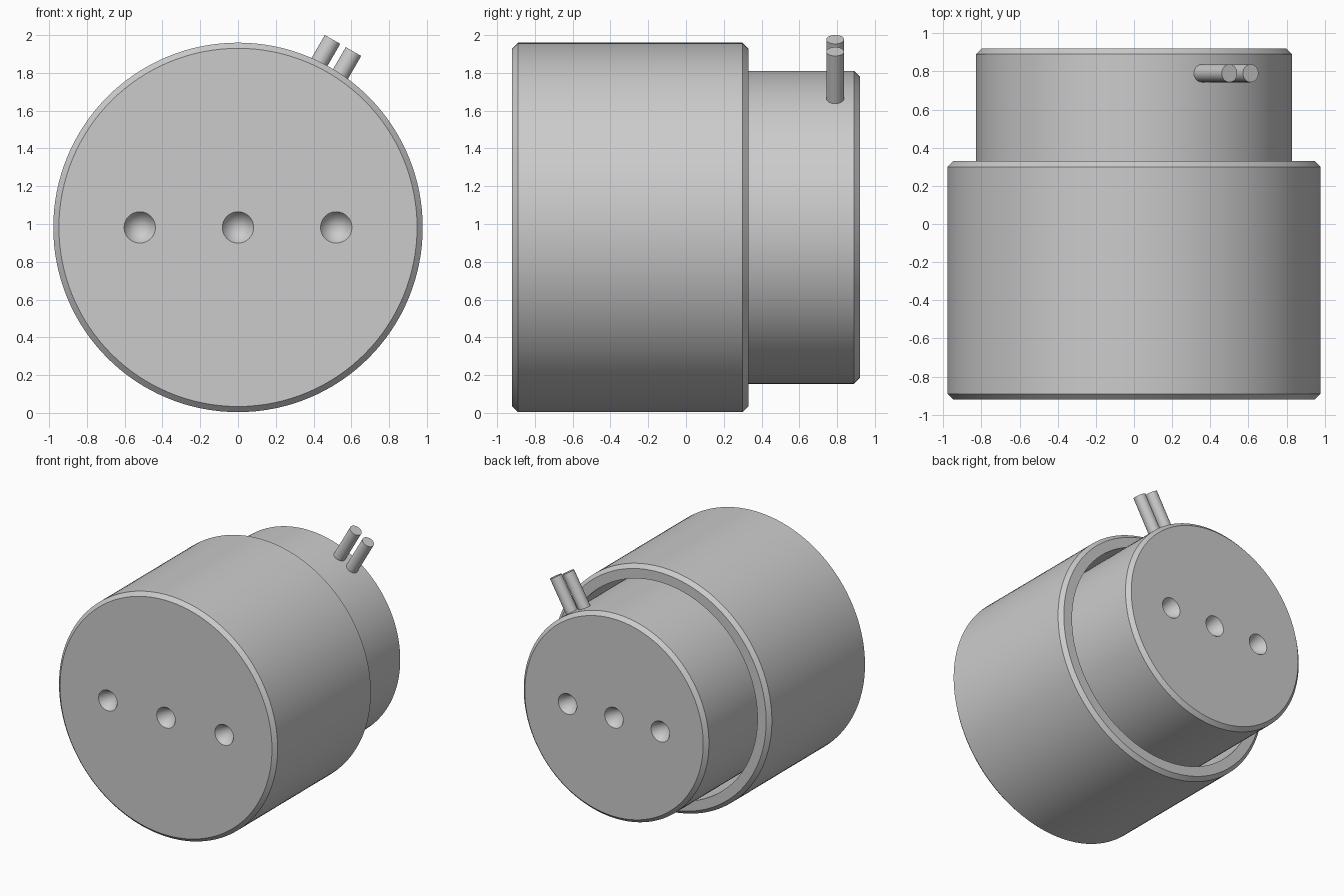
import bpy, bmesh, math
from mathutils import Matrix, Vector

if "Cube" in bpy.data.objects:
    bpy.data.objects.remove(bpy.data.objects["Cube"])

AXIS_Z = 0.982


def lathe(name, profile, loc, segs=128):
    """Revolve a closed (radius, y) profile around the y axis."""
    bm = bmesh.new()
    verts = [bm.verts.new((r, y, 0)) for r, y in profile]
    edges = [bm.edges.new(p) for p in zip(verts, verts[1:])]
    bmesh.ops.spin(bm, geom=verts + edges, cent=(0, 0, 0), axis=(0, 1, 0),
                   angle=math.tau, steps=segs, use_duplicate=False)
    bmesh.ops.remove_doubles(bm, verts=bm.verts, dist=1e-5)
    bmesh.ops.recalc_face_normals(bm, faces=bm.faces)
    mesh = bpy.data.meshes.new(name)
    bm.to_mesh(mesh)
    bm.free()
    ob = bpy.data.objects.new(name, mesh)
    ob.location = loc
    bpy.context.collection.objects.link(ob)
    return ob


def activate(ob):
    bpy.ops.object.select_all(action='DESELECT')
    ob.select_set(True)
    bpy.context.view_layer.objects.active = ob


def dimple(body, x, face_y, out):
    """Cut a conical centre hole in an end face; out is the outward y sign."""
    depth, extra, r = 0.13, 0.03, 0.083
    cr = r * (depth + extra) / depth
    cutter = lathe("dimple_cutter",
                   [(0, -out * depth), (cr, out * extra), (0, out * extra)],
                   (x, face_y, AXIS_Z), 48)
    cutter.hide_render = True
    mod = body.modifiers.new("dimple", 'BOOLEAN')
    mod.operation = 'DIFFERENCE'
    mod.solver = 'EXACT'
    mod.object = cutter
    activate(body)
    bpy.ops.object.modifier_apply(modifier=mod.name)
    bpy.data.objects.remove(cutter, do_unlink=True)


def smooth(ob):
    activate(ob)
    bpy.ops.object.shade_smooth_by_angle(angle=math.radians(30))


# Outer cup, open at the back, with chamfered rims
cup = lathe("outer_cylinder",
            [(0, -.92), (.948, -.92), (.978, -.89), (.978, .30), (.948, .33),
             (.87, .33), (.87, -.70), (0, -.70)], (0, 0, AXIS_Z))

# Inner piston sticking out of the cup
piston = lathe("inner_piston",
               [(0, -.72), (.828, -.72), (.828, .89), (.798, .92), (0, .92)],
               (0, 0, AXIS_Z))

# Three conical holes in each end face
for i in (-1, 0, 1):
    dimple(cup, i * 0.52, -0.92, -1)
    dimple(piston, i * 0.415, 0.92, 1)
smooth(cup)
smooth(piston)

# Two parallel pins, tilted 30 degrees off vertical
tilt = Matrix.Rotation(math.radians(30), 4, 'Y')
for name, off in (("left_pin", -0.064), ("right_pin", 0.064)):
    bpy.ops.mesh.primitive_cylinder_add(vertices=48, radius=0.047, depth=0.40)
    pin = bpy.context.object
    pin.name = name
    pin.matrix_world = (Matrix.Translation((0, 0.79, AXIS_Z)) @ tilt
                        @ Matrix.Translation(Vector((off, 0, 1.112 - 0.20))))
    smooth(pin)
